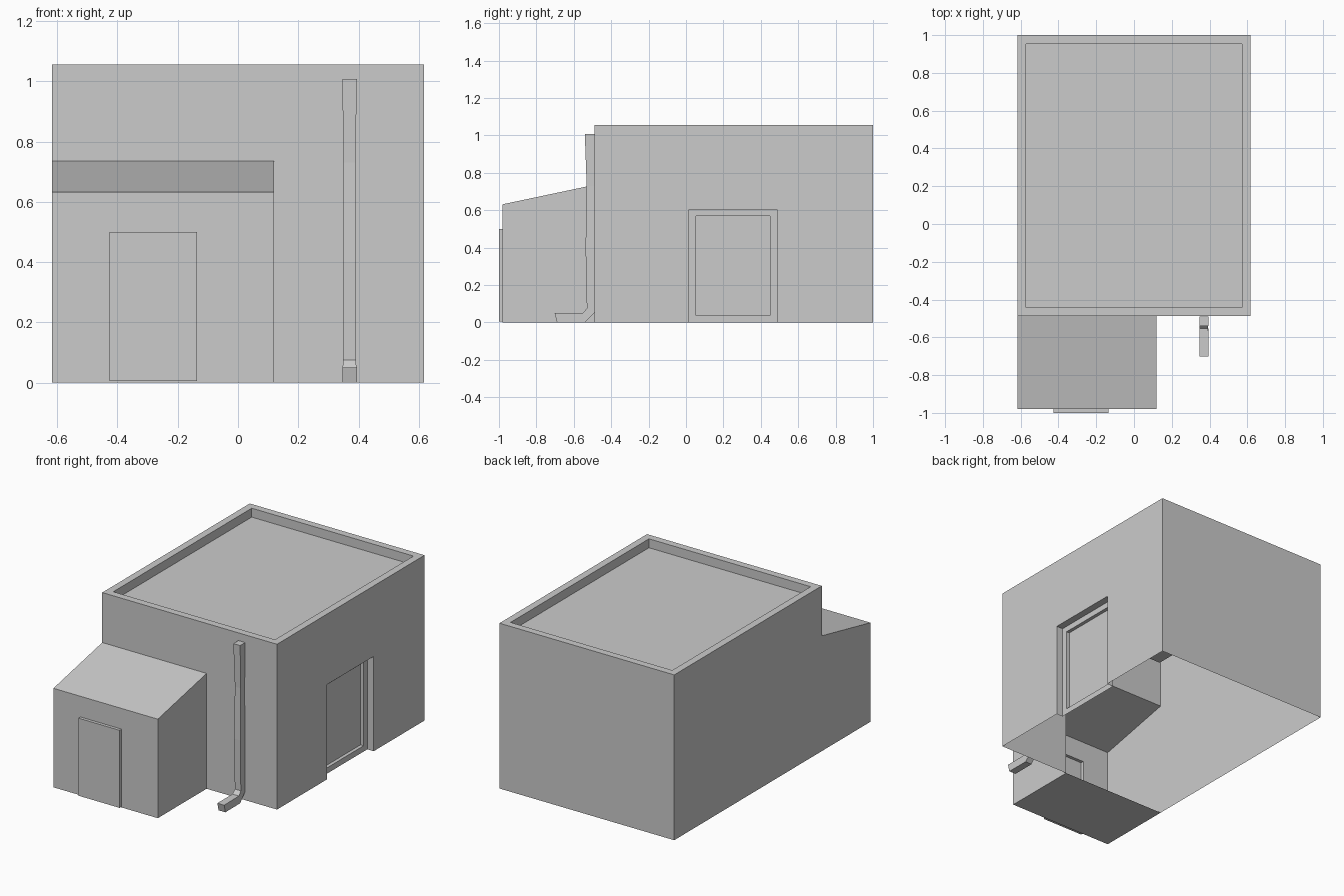
import bpy
import bmesh
from mathutils import Vector

if "Cube" in bpy.data.objects:
    bpy.data.objects.remove(bpy.data.objects["Cube"], do_unlink=True)

grey = bpy.data.materials.new("plain_grey")
grey.use_nodes = True
grey.diffuse_color = (0.6, 0.6, 0.6, 1)
grey.node_tree.nodes["Principled BSDF"].inputs["Base Color"].default_value = (0.6, 0.6, 0.6, 1)

# Shared dimensions
W = 0.617                       # half width of the building
FRONT, BACK, TOP = -0.488, 1.0, 1.055
ANNEX_RIGHT, ANNEX_FRONT = 0.12, -0.98
EAVE, RIDGE = 0.632, 0.736
DOOR_L, DOOR_R, DOOR_B, DOOR_T = -0.427, -0.136, 0.005, 0.5
SIDE_A, SIDE_B, SIDE_T = 0.017, 0.487, 0.605


def finish(name, bm):
    mesh = bpy.data.meshes.new(name)
    bmesh.ops.remove_doubles(bm, verts=bm.verts, dist=0.0001)
    bm.to_mesh(mesh)
    bm.free()
    mesh.materials.append(grey)
    obj = bpy.data.objects.new(name, mesh)
    bpy.context.collection.objects.link(obj)
    return obj


def add_face(bm, points, out):
    """Flat polygon whose normal points towards out."""
    face = bm.faces.new([bm.verts.new(p) for p in points])
    face.normal_update()
    if face.normal.dot(Vector(out)) < 0:
        face.normal_flip()
    return face


def on_x(x, outline):
    return [(x, y, z) for y, z in outline]


def on_y(y, outline):
    return [(x, y, z) for x, z in outline]


def on_z(z, a, b, c, d):
    return [(a, c, z), (b, c, z), (b, d, z), (a, d, z)]


def rect(a, b, c, d):
    return [(a, c), (b, c), (b, d), (a, d)]


def stepped_panel(name, points, out, steps, open_bottom=False):
    """Panel inset and pushed in or out by (thickness, depth) steps."""
    bm = bmesh.new()
    face = add_face(bm, points, out)
    for thickness, depth in steps:
        bmesh.ops.inset_individual(bm, faces=[face], thickness=thickness,
                                   depth=depth, use_even_offset=True)
    if open_bottom:
        sills = [f for f in bm.faces if all(abs(v.co.z) < 0.001 for v in f.verts)]
        bmesh.ops.delete(bm, geom=sills, context='FACES')
    return finish(name, bm)


# Main walls, open underneath; the left-hand wall runs on along the annex
bm = bmesh.new()
add_face(bm, on_y(BACK, rect(-W, W, 0, TOP)), (0, 1, 0))
add_face(bm, on_x(-W, [(BACK, 0), (BACK, TOP), (FRONT, TOP), (FRONT, RIDGE),
                       (ANNEX_FRONT, EAVE), (ANNEX_FRONT, 0)]), (-1, 0, 0))
add_face(bm, on_y(FRONT, [(W, 0), (W, TOP), (-W, TOP), (-W, RIDGE),
                          (ANNEX_RIGHT, RIDGE), (ANNEX_RIGHT, 0)]), (0, -1, 0))
add_face(bm, on_x(W, [(FRONT, 0), (FRONT, TOP), (BACK, TOP), (BACK, 0), (SIDE_B, 0),
                      (SIDE_B, SIDE_T), (SIDE_A, SIDE_T), (SIDE_A, 0)]), (1, 0, 0))
finish("main_walls", bm)

# Flat roof sunk behind a parapet
stepped_panel("parapet_roof", on_z(TOP, -W, W, FRONT, BACK), (0, 0, 1),
              [(0.046, 0), (0, -0.057)])

# Recessed side doorway with a frame and a deeper panel
stepped_panel("side_doorway", on_x(W, rect(SIDE_A, SIDE_B, 0, SIDE_T)), (1, 0, 0),
              [(0, -0.045), (0.037, 0), (0, -0.022)], open_bottom=True)

# Front annex with a sloping roof
bm = bmesh.new()
add_face(bm, [(-W, FRONT, RIDGE), (ANNEX_RIGHT, FRONT, RIDGE),
              (ANNEX_RIGHT, ANNEX_FRONT, EAVE), (-W, ANNEX_FRONT, EAVE)], (0, 0, 1))
add_face(bm, on_x(ANNEX_RIGHT, [(FRONT, 0), (FRONT, RIDGE),
                                (ANNEX_FRONT, EAVE), (ANNEX_FRONT, 0)]), (1, 0, 0))
add_face(bm, on_z(0, -W, ANNEX_RIGHT, ANNEX_FRONT, FRONT), (0, 0, -1))
add_face(bm, on_y(ANNEX_FRONT, [(-W, DOOR_B), (-W, EAVE), (ANNEX_RIGHT, EAVE),
                                (ANNEX_RIGHT, DOOR_B), (DOOR_R, DOOR_B), (DOOR_R, DOOR_T),
                                (DOOR_L, DOOR_T), (DOOR_L, DOOR_B)]), (0, -1, 0))
add_face(bm, on_y(ANNEX_FRONT, rect(-W, ANNEX_RIGHT, 0, DOOR_B)), (0, -1, 0))
finish("annex", bm)

# Raised annex door
stepped_panel("annex_door", on_y(ANNEX_FRONT, rect(DOOR_L, DOOR_R, DOOR_B, DOOR_T)),
              (0, -1, 0), [(0, 0.02)])

# Square downpipe: outer edge, wall edge and half width of each section
sections = [((-0.541, 1.007), (-0.49, 1.007), 0.024),
            ((-0.531, 0.73), (-0.49, 0.73), 0.02),
            ((-0.537, 0.4), (-0.49, 0.4), 0.022),
            ((-0.53, 0.075), (-0.49, 0.05), 0.021),
            ((-0.552, 0.051), (-0.54, 0.0), 0.023),
            ((-0.702, 0.05), (-0.69, 0.0), 0.024)]
bm = bmesh.new()
rings = []
for outer, inner, half in sections:
    rings.append([bm.verts.new((0.37 + side * half, *edge))
                  for edge, side in ((outer, -1), (outer, 1), (inner, 1), (inner, -1))])
for a, b in zip(rings, rings[1:]):
    for i in range(4):
        j = (i + 1) % 4
        bm.faces.new((a[i], a[j], b[j], b[i]))
bm.faces.new(rings[0])
bm.faces.new(rings[-1])
bmesh.ops.recalc_face_normals(bm, faces=bm.faces)
finish("downpipe", bm)
